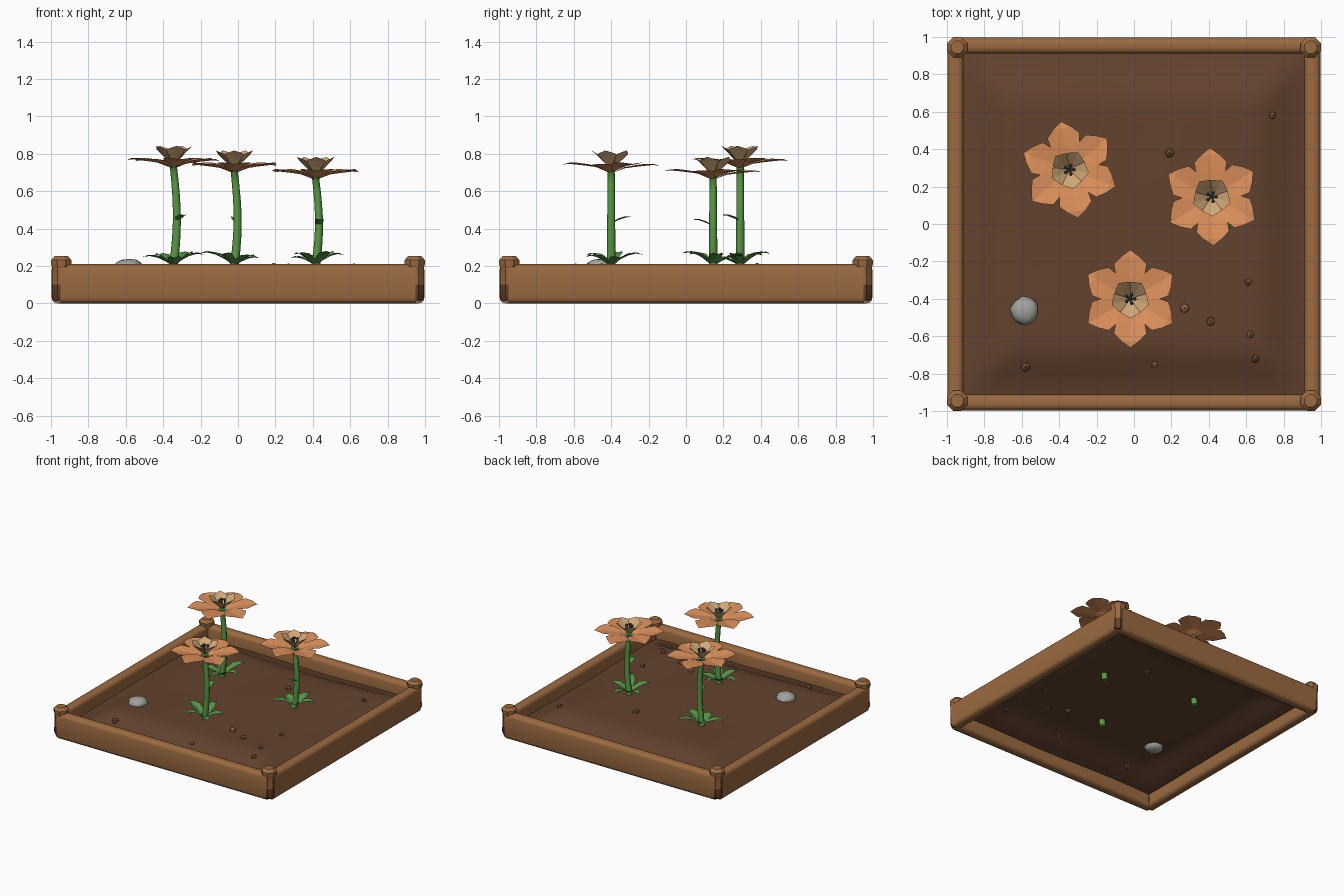
import bpy, bmesh, math, random
from mathutils import Vector, Matrix

if "Cube" in bpy.data.objects:
    bpy.data.objects.remove(bpy.data.objects["Cube"])

random.seed(4)


def mat(name, r, g, b):
    m = bpy.data.materials.new(name)
    m.diffuse_color = (r, g, b, 1)
    m.use_nodes = True
    m.node_tree.nodes["Principled BSDF"].inputs["Base Color"].default_value = m.diffuse_color
    return m


WOOD = mat("wood", 0.33, 0.145, 0.052)
DARK_WOOD = mat("dark wood", 0.13, 0.05, 0.022)
SOIL = mat("soil", 0.125, 0.055, 0.028)
PETAL = mat("orange petal", 0.75, 0.29, 0.11)
INNER = mat("tan petal", 0.65, 0.40, 0.19)
SEED = mat("dark grey seed", 0.09, 0.08, 0.085)
STEM = mat("stem green", 0.10, 0.32, 0.06)
LEAF = mat("leaf green", 0.09, 0.30, 0.065)
STONE = mat("grey stone", 0.36, 0.36, 0.34)
CLOD = mat("brown clod", 0.19, 0.085, 0.038)


def finish(name, bm, *mats, smooth=None):
    me = bpy.data.meshes.new(name)
    bm.to_mesh(me)
    bm.free()
    ob = bpy.data.objects.new(name, me)
    bpy.context.collection.objects.link(ob)
    for m in mats:
        me.materials.append(m)
    if smooth:
        bpy.ops.object.select_all(action='DESELECT')
        ob.select_set(True)
        bpy.context.view_layer.objects.active = ob
        bpy.ops.object.shade_smooth_by_angle(angle=math.radians(smooth))
    return ob


def tube(bm, rings, sides, spin=0.0, cap=True):
    """Loft of horizontal rings given as (x, y, z, radius)."""
    loops = [[bm.verts.new((x + r * math.cos(spin + math.tau * i / sides),
                            y + r * math.sin(spin + math.tau * i / sides), z))
              for i in range(sides)] for x, y, z, r in rings]
    for a, b in zip(loops, loops[1:]):
        for i in range(sides):
            j = (i + 1) % sides
            bm.faces.new((a[i], a[j], b[j], b[i]))
    if cap:
        bm.faces.new(loops[0][::-1])
        bm.faces.new(loops[-1])


def blade(bm, origin, angle, profile, fold):
    """Thin petal or leaf: profile rows are (distance, half width, height)."""
    d = Vector((math.cos(angle), math.sin(angle), 0))
    s = Vector((-d.y, d.x, 0))
    prev = None
    for r, w, z in profile:
        c = Vector(origin) + d * r + Vector((0, 0, z))
        up = Vector((0, 0, fold * w))
        row = [bm.verts.new(c - s * w + up), bm.verts.new(c), bm.verts.new(c + s * w + up)]
        if prev:
            bm.faces.new((prev[0], row[0], row[1], prev[1]))
            bm.faces.new((prev[1], row[1], row[2], prev[2]))
        prev = row
    bmesh.ops.remove_doubles(bm, verts=bm.verts, dist=0.0004)


# Four rounded planks
for k, name in enumerate(("front", "right", "back", "left")):
    bm = bmesh.new()
    bmesh.ops.create_cube(bm, size=1, matrix=Matrix.Rotation(k * math.pi / 2, 4, 'Z')
                          @ Matrix.Translation((0, -0.954, 0.105))
                          @ Matrix.Diagonal((1.9, 0.084, 0.21, 1)))
    long = [e for e in bm.edges if e.calc_length() > 1]
    bmesh.ops.bevel(bm, geom=long, offset=0.03, segments=3, profile=0.5, affect='EDGES')
    finish(name + "_plank", bm, WOOD, smooth=50)

# Corner posts, eight sided, with a wider cap and dark foot
for i, (sx, sy) in enumerate(((-1, -1), (1, -1), (1, 1), (-1, 1))):
    bm = bmesh.new()
    cx, cy = sx * 0.945, sy * 0.945
    prof = ((0.015, 0.044), (0.04, 0.054), (0.1, 0.053), (0.19, 0.052),
            (0.21, 0.059), (0.232, 0.059), (0.254, 0.036))
    tube(bm, [(cx, cy, z, r) for z, r in prof], 8, math.pi / 8)
    for f in bm.faces:
        f.material_index = 1 if f.calc_center_median().z < 0.09 else 0
    finish("corner_post_%d" % i, bm, WOOD, DARK_WOOD, smooth=30)


# Soil sheet, mounded and falling towards the planks
def soil_height(x, y):
    edge = min(1, max(0, (0.93 - max(abs(x), abs(y))) / 0.3))
    edge = edge * edge * (3 - 2 * edge)
    return 0.10 + 0.09 * edge + 0.006 * math.sin(5 * x + 1) * math.cos(4 * y)


bm = bmesh.new()
bmesh.ops.create_grid(bm, x_segments=28, y_segments=28, size=0.93)
for v in bm.verts:
    v.co.z = soil_height(v.co.x, v.co.y)
finish("soil", bm, SOIL, smooth=80)


# Stone and clods
def rock(name, x, y, r, h, sub, m, smooth=None):
    bm = bmesh.new()
    bmesh.ops.create_icosphere(bm, subdivisions=sub, radius=1)
    spin = Matrix.Rotation(random.uniform(0, 6), 4, 'Z')
    for v in bm.verts:
        k = random.uniform(0.93, 1.06)
        v.co = spin @ v.co * k
        v.co = Vector((x + v.co.x * r, y + v.co.y * r,
                       soil_height(x, y) + 0.003 + v.co.z * h))
    finish(name, bm, m, smooth=smooth)


rock("stone", -0.585, -0.465, 0.076, 0.045, 2, STONE, 40)
for i, (x, y, r) in enumerate(((0.74, 0.58, 0.022), (0.19, 0.38, 0.028), (0.61, -0.31, 0.021),
                               (0.27, -0.45, 0.028), (0.41, -0.52, 0.027), (0.62, -0.59, 0.022),
                               (0.65, -0.72, 0.023), (0.11, -0.75, 0.018), (-0.58, -0.765, 0.027))):
    rock("clod_%d" % i, x, y, r, r * 0.85, 1, WOOD if i in (3, 7) else CLOD)

# Flowers: x, y, head height, petal spin, stem leaf direction, base leaf spin (degrees)
FLOWERS = ((-0.345, 0.29, 0.725, 100, -65, 57),
           (0.415, 0.145, 0.665, 92, -85, -60),
           (-0.02, -0.40, 0.70, 90, 100, 166))
PETAL_PROFILE = ((0.012, 0.012, 0.0), (0.07, 0.05, 0.022), (0.13, 0.078, 0.030),
                 (0.185, 0.088, 0.036), (0.225, 0.05, 0.040), (0.262, 0.0, 0.036))
CUP_PROFILE = ((0.012, 0.012, 0.02), (0.045, 0.036, 0.055), (0.075, 0.052, 0.085), (0.104, 0.0, 0.112))
LEAF_PROFILE = ((0.0, 0.01, 0.0), (0.05, 0.03, 0.03), (0.10, 0.037, 0.05), (0.15, 0.022, 0.06), (0.195, 0.0, 0.055))
SMALL_LEAF = ((0.0, 0.008, 0.0), (0.04, 0.024, 0.018), (0.08, 0.02, 0.032), (0.115, 0.0, 0.034))

for i, (x, y, top, spin, leaf_dir, base_spin) in enumerate(FLOWERS):
    # stem, slightly bowed, rooted below the soil
    bm = bmesh.new()
    rings = []
    for k in range(9):
        t = k / 8
        rings.append((x - 0.008 + 0.008 * t + 0.022 * math.sin(math.pi * t), y,
                      0.14 + (top - 0.135) * t, 0.024 - 0.005 * t))
    rings.append((x, y, top + 0.018, 0.032))
    tube(bm, rings, 8)
    finish("stem_%d" % i, bm, STEM, smooth=50)

    # leaves at the foot and one on the stem
    bm = bmesh.new()
    z0 = soil_height(x, y)
    for k in range(5):
        s = (1.0, 0.8, 0.9, 0.75, 0.88)[k]
        prof = [(r * s, w, z * (1.25 - 0.15 * k % 0.5)) for r, w, z in LEAF_PROFILE]
        blade(bm, (x, y, z0 + 0.008), math.radians(base_spin + 72 * k), prof, 0.3)
    blade(bm, (x + 0.016, y, top * 0.4 + 0.148), math.radians(leaf_dir), SMALL_LEAF, 0.3)
    finish("leaves_%d" % i, bm, LEAF)

    # outer petals, every other one a little lower
    bm = bmesh.new()
    for k in range(6):
        blade(bm, (x, y, top + 0.006 * (k % 2)), math.radians(spin + 60 * k), PETAL_PROFILE, 0.12)
    finish("outer_petals_%d" % i, bm, PETAL)

    # inner cup of five upright petals
    bm = bmesh.new()
    for k in range(5):
        blade(bm, (x, y, top + 0.006), math.radians(spin - 36 + 72 * k), CUP_PROFILE, 0.15)
    finish("inner_petals_%d" % i, bm, INNER)

    # stamens with round tips
    bm = bmesh.new()
    for k in range(6):
        a, r = math.tau * k / 5, 0.024 if k < 5 else 0
        px, py, h = x + r * math.cos(a), y + r * math.sin(a), top + (0.085 if k < 5 else 0.095)
        tube(bm, [(x + 0.3 * (px - x), y + 0.3 * (py - y), top + 0.02, 0.003), (px, py, h, 0.003)], 5)
        bmesh.ops.create_icosphere(bm, subdivisions=1, radius=0.011,
                                   matrix=Matrix.Translation((px, py, h)))
    finish("stamens_%d" % i, bm, SEED)
